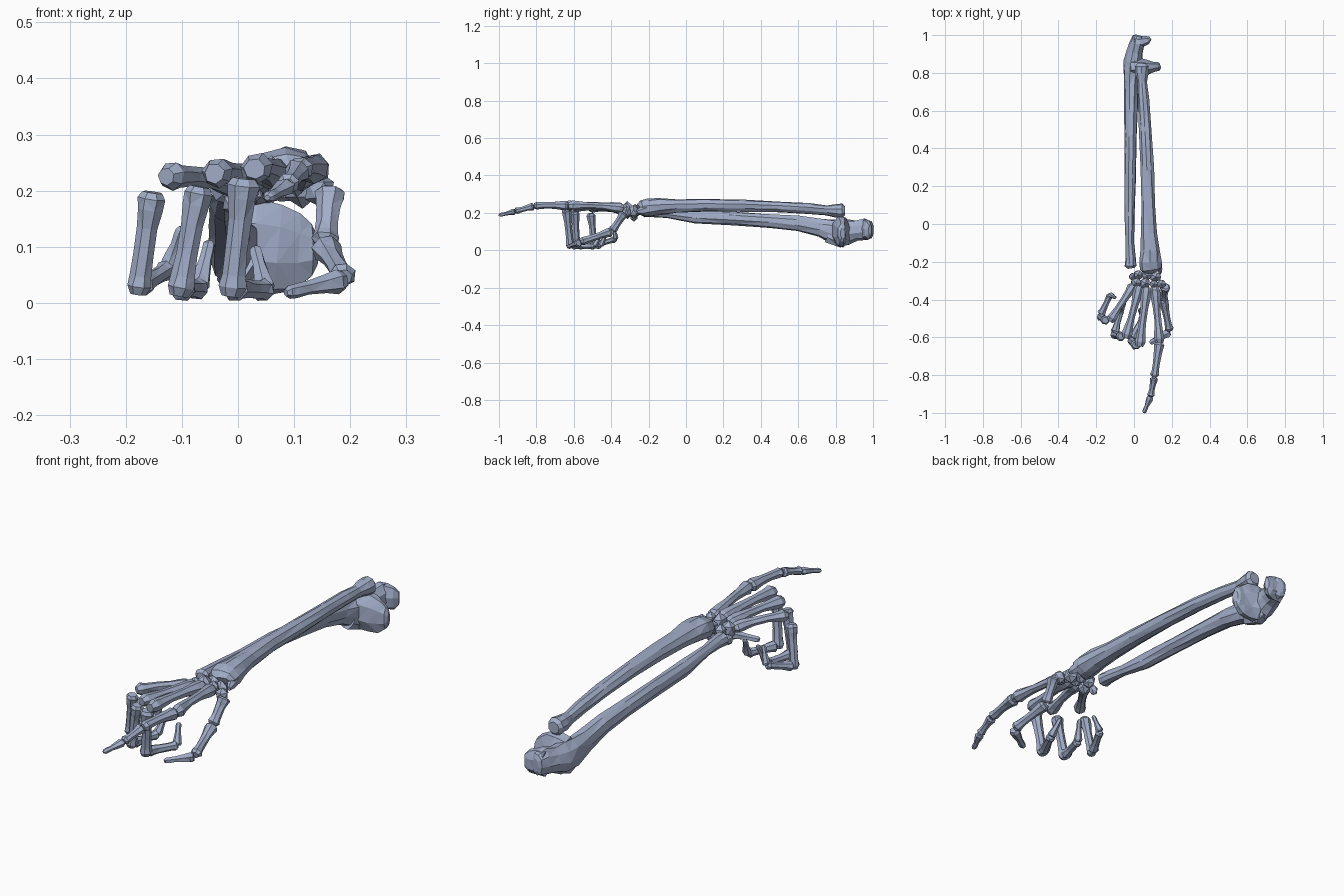
import bpy, bmesh, math, random
from mathutils import Vector
random.seed(4)

mat = bpy.data.materials.new("blue_grey_bone")
mat.diffuse_color = (0.36, 0.42, 0.58, 1)


def finish(name, bm):
    bmesh.ops.recalc_face_normals(bm, faces=bm.faces)
    me = bpy.data.meshes.new(name)
    bm.to_mesh(me)
    bm.free()
    me.materials.append(mat)
    ob = bpy.data.objects.new(name, me)
    bpy.context.collection.objects.link(ob)


def loft(name, stations, sides=7, jitter=0.08):
    """Faceted bone through stations (x, y, z, side radius, other radius)."""
    bm = bmesh.new()
    pts = [Vector(s[:3]) for s in stations]
    rings = []
    for i, s in enumerate(stations):
        t = (pts[min(i + 1, len(pts) - 1)] - pts[max(i - 1, 0)]).normalized()
        ref = Vector((1, 0, 0)) if abs(t.x) < 0.8 else Vector((0, 1, 0))
        u = (ref - t * ref.dot(t)).normalized()
        v = t.cross(u)
        ring = []
        for k in range(sides):
            a = 2 * math.pi * (k + 0.35) / sides
            j = 1.03 + random.uniform(-jitter, jitter)
            ring.append(bm.verts.new(pts[i] + (u * math.cos(a) * s[3] + v * math.sin(a) * s[4]) * j))
        rings.append(ring)
    for r0, r1 in zip(rings, rings[1:]):
        for k in range(sides):
            n = (k + 1) % sides
            bm.faces.new((r0[k], r0[n], r1[n], r1[k]))
    bm.faces.new(rings[0])
    bm.faces.new(rings[-1])
    bmesh.ops.triangulate(bm, faces=[f for f in bm.faces if len(f.verts) == 4])
    finish(name, bm)


def long_bone(name, a, b, base, shaft, head, bow=0.0):
    """Small hand bone: flared base, thin shaft, knobby head."""
    a, b = Vector(a), Vector(b)
    prof = [(0, .7 * base), (.06, base), (.17, .9 * base), (.35, shaft * 1.08), (.62, shaft),
            (.82, head * .85), (.92, head), (1, .65 * head)]
    st = []
    for t, r in prof:
        p = a.lerp(b, t)
        p.z += bow * math.sin(math.pi * t)
        st.append((*p, r, r * .95))
    loft(name, st)


def tip_bone(name, a, b, base):
    """Last finger bone: tapers, with a small tuft at the end."""
    a, b = Vector(a), Vector(b)
    prof = [(0, .75), (.1, 1), (.3, .8), (.6, .58), (.82, .6), (.94, .55), (1, .3)]
    loft(name, [(*a.lerp(b, t), base * r, base * r * .85) for t, r in prof], 6)


def pebble(name, c, r):
    bm = bmesh.new()
    bmesh.ops.create_icosphere(bm, subdivisions=1, radius=1)
    for v in bm.verts:
        k = 1.12 + random.uniform(-.12, .12)
        v.co = Vector(c) + Vector([v.co[i] * r[i] * k for i in range(3)])
    finish(name, bm)


# Radius: disc head at the elbow, wide flare at the wrist
loft("radius", [
    (.042, .85, .212, .026, .024), (.042, .835, .212, .037, .038), (.042, .80, .212, .034, .035),
    (.043, .75, .214, .025, .026), (.050, .66, .222, .029, .028), (.060, .5, .232, .033, .029),
    (.070, .3, .238, .034, .033), (.075, .1, .241, .036, .034), (.082, -.05, .238, .042, .036),
    (.088, -.14, .233, .050, .043), (.088, -.20, .227, .060, .050), (.090, -.235, .222, .058, .046),
    (.095, -.25, .215, .042, .032)], 9)
loft("radius_styloid", [(.125, -.2, .22, .022, .03), (.135, -.24, .21, .016, .022),
                        (.14, -.262, .205, .007, .01)], 6)

# Ulna: thin at the wrist, deep at the elbow, curling into the olecranon
loft("ulna", [
    (-.015, -.235, .205, .017, .017), (-.017, -.222, .205, .030, .029), (-.017, -.18, .204, .026, .026),
    (-.022, -.10, .198, .021, .024), (-.022, .05, .180, .026, .035), (-.020, .25, .171, .029, .035),
    (-.018, .45, .158, .032, .036), (-.016, .6, .144, .034, .042), (-.014, .72, .120, .038, .048),
    (-.008, .80, .098, .046, .066), (-.002, .86, .098, .050, .066), (.004, .91, .107, .042, .054),
    (.016, .955, .110, .038, .058), (.024, .992, .110, .030, .046), (.026, .999, .110, .016, .03)], 9)
loft("olecranon_beak", [(0, .965, .11, .032, .056), (.04, .967, .11, .032, .056),
                        (.07, .975, .11, .023, .048), (.087, .984, .11, .010, .028)], 7)
loft("coronoid_process", [(-.02, .83, .10, .05, .072), (.03, .83, .098, .050, .084),
                          (.07, .828, .095, .038, .082), (.105, .832, .09, .028, .068),
                          (.13, .835, .09, .024, .048), (.14, .838, .09, .014, .026)], 8)
loft("radial_notch", [(.0, .76, .08, .03, .04), (.0, .83, .045, .038, .034), (.0, .86, .06, .03, .03)], 7)

# Wrist bones in two rows
carpals = [(.115, -.28, .205, .03, .026, .032), (.068, -.272, .215, .028, .024, .032),
           (.022, -.27, .205, .024, .024, .03), (-.008, -.278, .178, .018, .018, .02),
           (.145, -.318, .2, .024, .022, .028), (.105, -.32, .222, .022, .022, .028),
           (.06, -.315, .222, .026, .03, .034), (.012, -.312, .205, .028, .026, .034)]
for i, c in enumerate(carpals):
    pebble("carpal_%d" % (i + 1), c[:3], c[3:])

# Metacarpals of the four fingers
for name, a, b, r in [
        ("index", (.11, -.335, .222), (.137, -.63, .238), .028),
        ("middle", (.068, -.335, .225), (.03, -.648, .238), .029),
        ("ring", (.03, -.33, .218), (-.042, -.605, .23), .028),
        ("little", (-.002, -.325, .208), (-.128, -.515, .225), .026)]:
    long_bone(name + "_metacarpal", a, b, r, r * .66, r, .008)

# Straight pointing index finger
long_bone("index_proximal", (.135, -.63, .238), (.108, -.81, .238), .028, .019, .023, .004)
long_bone("index_middle", (.107, -.815, .236), (.088, -.912, .21), .022, .015, .019)
tip_bone("index_tip", (.087, -.915, .208), (.052, -1.0, .187), .019)

# Curled fingers: knuckle, first joint, second joint, tip turning back up
for name, k, p, d, t, r in [
        ("middle", (.012, -.64, .222), (-.012, -.618, .012), (.05, -.49, .022), (.03, -.45, .10), .028),
        ("ring", (-.068, -.595, .207), (-.105, -.585, .012), (-.07, -.455, .025), (-.05, -.42, .11), .027),
        ("little", (-.152, -.51, .197), (-.178, -.49, .015), (-.125, -.375, .06), (-.10, -.39, .135), .025)]:
    long_bone(name + "_proximal", k, p, r, r * .7, r * .9)
    p2 = Vector(p) + Vector((.004, .012, .014))
    long_bone(name + "_middle", p2, d, r * .85, r * .6, r * .75)
    tip_bone(name + "_tip", d, t, r * .7)

# Thumb curving down, forward and inward
long_bone("thumb_metacarpal", (.165, -.33, .20), (.155, -.395, .105), .027, .019, .026)
long_bone("thumb_proximal", (.156, -.40, .10), (.188, -.565, .045), .026, .018, .024)
tip_bone("thumb_tip", (.187, -.572, .040), (.085, -.63, .018), .025)
